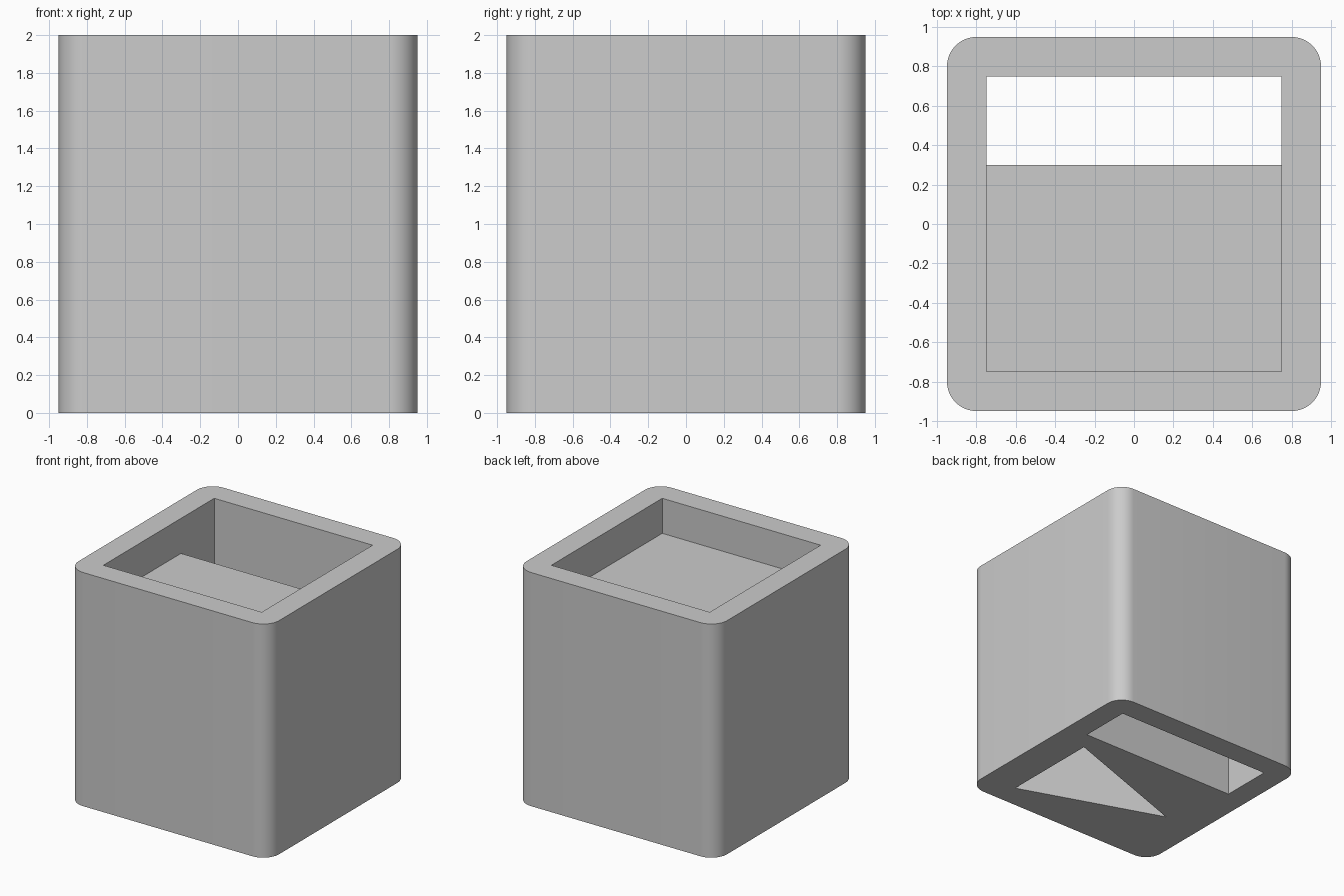
import bpy
import bmesh
from math import cos, sin, pi, radians
from mathutils import Vector

default = bpy.data.objects.get("Cube")
if default:
    bpy.data.objects.remove(default, do_unlink=True)

HALF, HEIGHT, RADIUS, ARC_STEPS = 0.95, 2.0, 0.15, 12
INNER, SLOT_FRONT, FLOOR_Z = 0.75, 0.3, 1.7

grey = bpy.data.materials.new("plain_grey")
grey.use_nodes = True
grey.diffuse_color = (0.6, 0.6, 0.6, 1)
grey.node_tree.nodes["Principled BSDF"].inputs["Base Color"].default_value = (0.6, 0.6, 0.6, 1)


def prism(name, outline, direction):
    """Solid made by sweeping a closed outline along a direction."""
    bm = bmesh.new()
    face = bm.faces.new([bm.verts.new(p) for p in outline])
    swept = bmesh.ops.extrude_face_region(bm, geom=[face], use_keep_orig=True)
    verts = [g for g in swept["geom"] if isinstance(g, bmesh.types.BMVert)]
    bmesh.ops.translate(bm, verts=verts, vec=Vector(direction))
    bmesh.ops.recalc_face_normals(bm, faces=bm.faces)
    mesh = bpy.data.meshes.new(name)
    bm.to_mesh(mesh)
    bm.free()
    mesh.materials.append(grey)
    obj = bpy.data.objects.new(name, mesh)
    bpy.context.collection.objects.link(obj)
    return obj


def cut(target, cutter):
    """Subtract the cutter, then discard it."""
    cutter.hide_render = True
    mod = target.modifiers.new(cutter.name, "BOOLEAN")
    mod.operation, mod.solver, mod.object = "DIFFERENCE", "EXACT", cutter
    bpy.context.view_layer.objects.active = target
    bpy.ops.object.modifier_apply(modifier=mod.name)
    bpy.data.objects.remove(cutter, do_unlink=True)


# Block with rounded upright corners
outline = []
for corner, (sx, sy) in enumerate([(1, 1), (-1, 1), (-1, -1), (1, -1)]):
    for step in range(ARC_STEPS + 1):
        a = (corner + step / ARC_STEPS) * pi / 2
        c = HALF - RADIUS
        outline.append((sx * c + RADIUS * cos(a), sy * c + RADIUS * sin(a), 0))
block = prism("block", outline, (0, 0, HEIGHT))

# Tray in the top, with a slot behind its floor that runs through to the base
side = [(-INNER, FLOOR_Z), (SLOT_FRONT, FLOOR_Z), (SLOT_FRONT, -0.1),
        (INNER, -0.1), (INNER, HEIGHT + 0.1), (-INNER, HEIGHT + 0.1)]
cut(block, prism("tray_and_slot", [(-INNER, y, z) for y, z in side], (2 * INNER, 0, 0)))

# Deep triangular pocket in the underside
triangle = [(0.64, 0.13), (0.64, -0.74), (-0.6, -0.31)]
cut(block, prism("base_pocket", [(x, y, -0.1) for x, y in triangle], (0, 0, 1.1)))

# Smooth corners, crisp edges
bpy.ops.object.select_all(action="DESELECT")
block.select_set(True)
bpy.context.view_layer.objects.active = block
bpy.ops.object.shade_smooth_by_angle(angle=radians(30))
